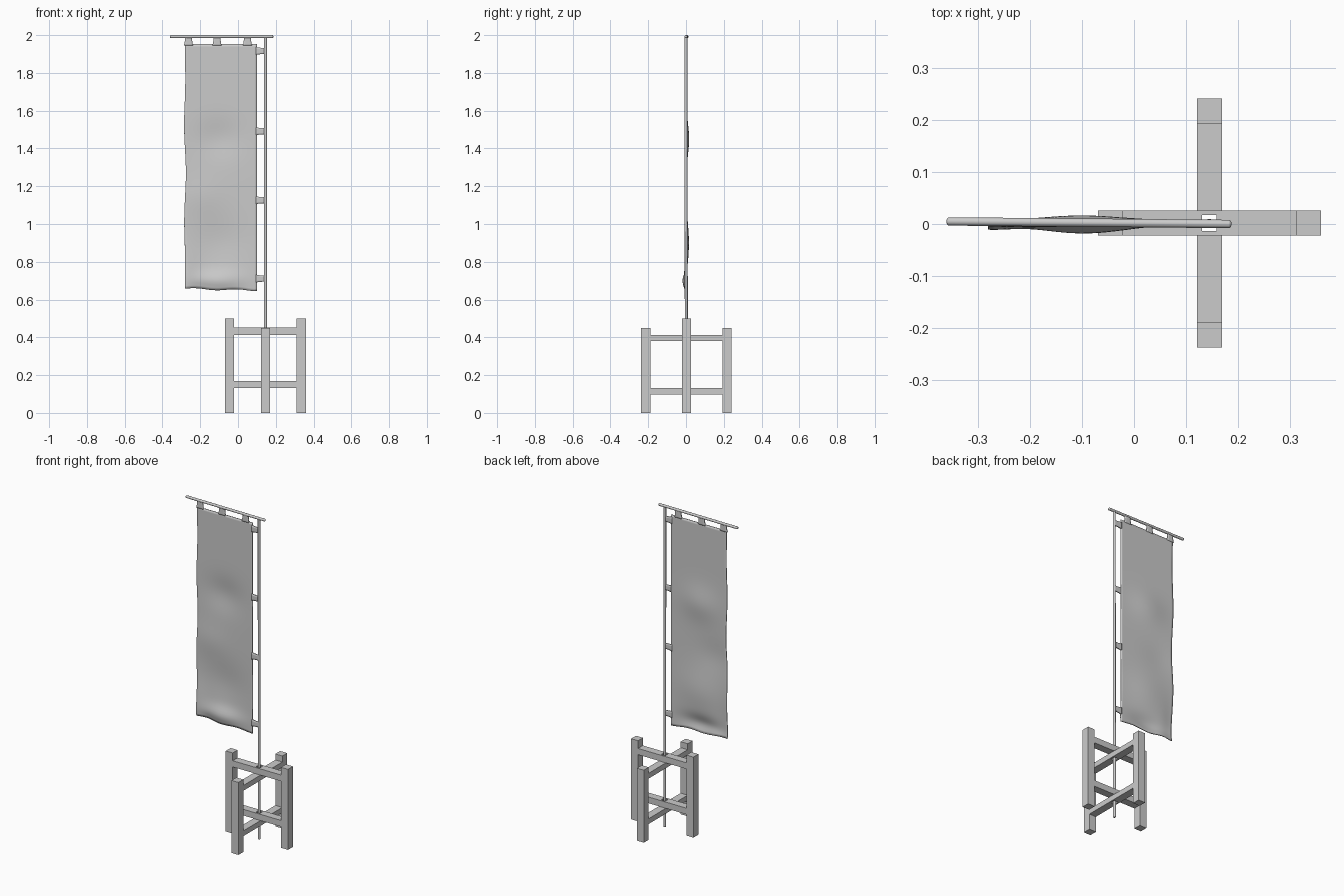
import bpy, bmesh
from math import sin, exp, pi
from mathutils import Vector

if "Cube" in bpy.data.objects:
    bpy.data.objects.remove(bpy.data.objects["Cube"])

PX, PY = 0.145, 0.002      # stand centre


def box(name, lo, hi):
    me = bpy.data.meshes.new(name)
    bm = bmesh.new()
    bmesh.ops.create_cube(bm, size=1)
    for v in bm.verts:
        v.co = [l + (c + 0.5) * (h - l) for c, l, h in zip(v.co, lo, hi)]
    bm.to_mesh(me)
    bm.free()
    ob = bpy.data.objects.new(name, me)
    bpy.context.collection.objects.link(ob)
    return ob


def rod(name, a, b, r):
    a, b = Vector(a), Vector(b)
    bpy.ops.mesh.primitive_cylinder_add(vertices=20, radius=r, depth=(b - a).length,
                                        location=(a + b) / 2)
    ob = bpy.context.object
    ob.name = name
    ob.rotation_mode = 'QUATERNION'
    ob.rotation_quaternion = (b - a).to_track_quat('Z', 'Y')
    bev = ob.modifiers.new("round_ends", 'BEVEL')
    bev.width, bev.segments = r * 0.6, 3
    bpy.ops.object.shade_smooth_by_angle()
    return ob


def sheet(name, nu, nv, fn, thick):
    """Thin smooth surface from fn(u, v)."""
    me = bpy.data.meshes.new(name)
    bm = bmesh.new()
    g = [[bm.verts.new(fn(i / nu, j / nv)) for i in range(nu + 1)] for j in range(nv + 1)]
    for j in range(nv):
        for i in range(nu):
            bm.faces.new((g[j][i], g[j][i + 1], g[j + 1][i + 1], g[j + 1][i]))
    for f in bm.faces:
        f.smooth = True
    bm.to_mesh(me)
    bm.free()
    ob = bpy.data.objects.new(name, me)
    bpy.context.collection.objects.link(ob)
    s = ob.modifiers.new("thickness", 'SOLIDIFY')
    s.thickness, s.offset = thick, 0
    return ob


# Stand legs: tall pair along x, short pair along y
for s, side in ((-1, "a"), (1, "b")):
    cx, cy = PX + s * 0.19, PY + s * 0.215
    box("tall_leg_" + side, (cx - 0.024, PY - 0.024, 0), (cx + 0.024, PY + 0.024, 0.5))
    box("short_leg_" + side, (PX - 0.024, cy - 0.024, 0), (PX + 0.024, cy + 0.024, 0.45))

# Square hole through the rails where the pole passes
cutter = box("pole_hole_cutter", (PX - 0.014, PY - 0.015, -0.1), (PX + 0.014, PY + 0.015, 0.6))
cutter.hide_render = True
cutter.hide_set(True)
cutter.display_type = 'WIRE'


def rail(name, hx, hy, z0, z1):
    ob = box(name, (PX - hx, PY - hy, z0), (PX + hx, PY + hy, z1))
    b = ob.modifiers.new("pole_hole", 'BOOLEAN')
    b.operation, b.object, b.solver = 'DIFFERENCE', cutter, 'EXACT'


# Crossing rails, stacked at two heights
for zb, level in ((0.098, "lower"), (0.38, "upper")):
    rail("side_rail_" + level, 0.024, 0.191, zb, zb + 0.033)
    rail("front_rail_" + level, 0.166, 0.024, zb + 0.0335, zb + 0.072)

# Pole and crossbar
rod("pole", (PX, PY, 0), (PX, 0, 1.99), 0.008)
rod("crossbar", (-0.36, 0.005, 1.992), (0.187, 0, 1.992), 0.008)


# Rippled cloth
def cloth_y(x, z):
    def bump(h, cx, cz, sx, sz):
        return h * exp(-((x - cx) / sx) ** 2 - ((z - cz) / sz) ** 2)
    return (0.002 + bump(0.012, -0.1, 1.45, 0.12, 0.1) + bump(0.011, -0.1, 0.9, 0.14, 0.13)
            - bump(0.019, -0.1, 0.7, 0.12, 0.05) - bump(0.009, -0.28, 0.72, 0.06, 0.15)
            - bump(0.006, -0.2, 1.15, 0.12, 0.1) + bump(0.006, -0.2, 0.66, 0.06, 0.03))


def cloth(u, v):
    left = -0.281 + 0.005 * sin(v * 15 + 0.8) * sin(pi * v)
    x = left + u * (0.1 - left)
    low = 0.658 - 0.01 * u + 0.004 * sin(u * 11)
    z = low + v * (1.952 - low)
    return x, cloth_y(x, z), z


sheet("banner_cloth", 30, 90, cloth, 0.005)

# Hanging tabs up to the crossbar, flared where sewn to the cloth
for i, x in enumerate((-0.262, -0.111, 0.05)):
    def tab(u, v, x=x):
        w = 0.019 + 0.006 * (1 - v) ** 3
        return x + (u - 0.5) * 2 * w, 0.003, 1.945 + v * 0.047
    sheet(f"top_tab_{i}", 4, 6, tab, 0.008)

# Tabs tying the edge of the cloth to the pole
for i, z in enumerate((1.916, 1.491, 1.126, 0.711)):
    def tie(u, v, z=z):
        h = 0.0165 + 0.005 * (1 - u) ** 3
        return 0.094 + u * 0.05, 0.001, z + (v - 0.5) * 2 * h
    sheet(f"side_tab_{i}", 6, 4, tie, 0.008)
